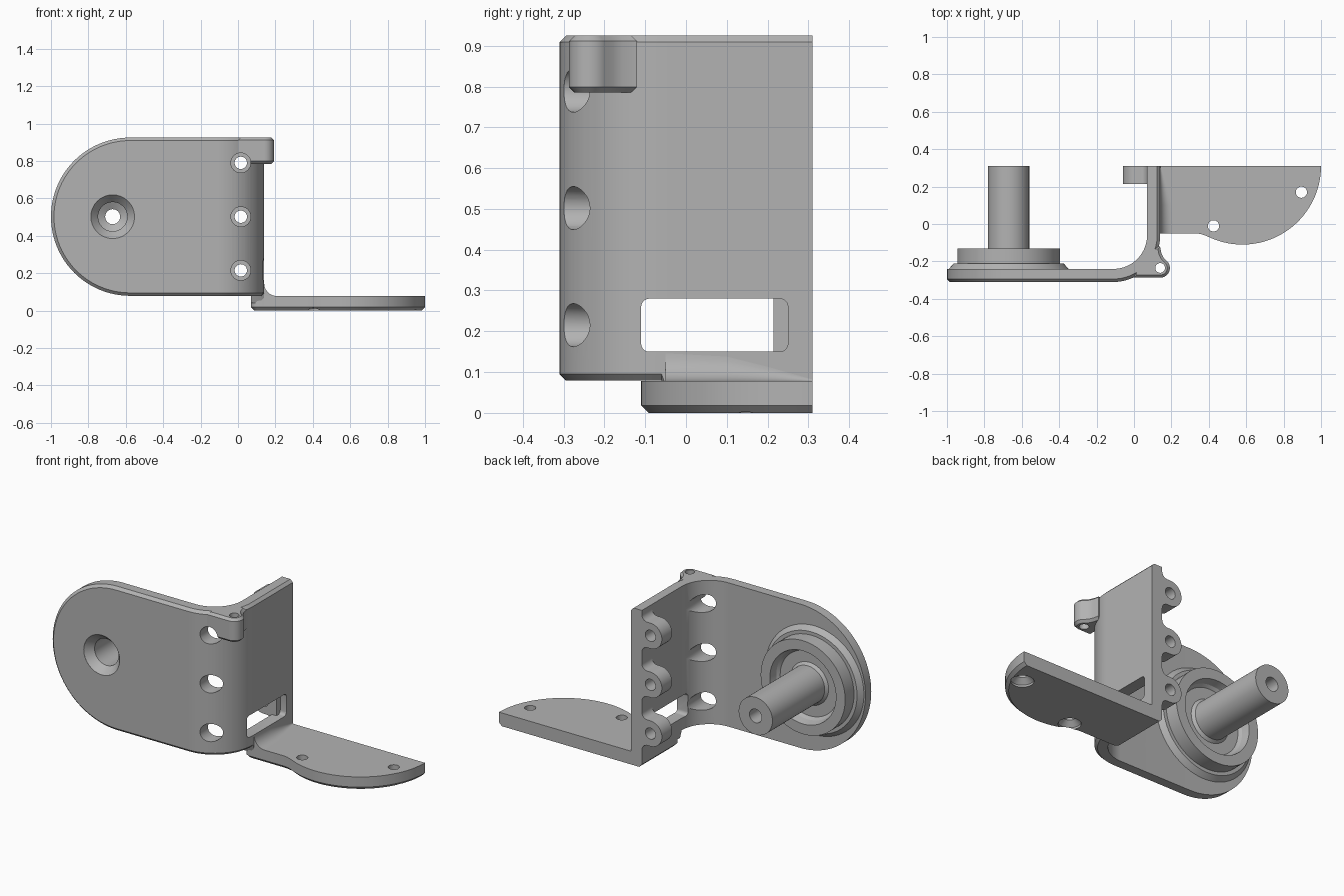
import bpy, bmesh, math
from mathutils import Vector, Matrix

if "Cube" in bpy.data.objects:
    bpy.data.objects.remove(bpy.data.objects["Cube"])

grey = bpy.data.materials.new("plain_grey")
grey.use_nodes = True
grey.diffuse_color = (0.45, 0.45, 0.45, 1)
grey.node_tree.nodes["Principled BSDF"].inputs["Base Color"].default_value = grey.diffuse_color

BACK, FRONT = 0.31, -0.31          # y limits
THICK, CHAMFER = 0.07, 0.016
MID_Z, RADIUS = 0.502, 0.423       # rounded end of the plate
END_X = RADIUS - 1
BEND_X, BEND_Y, BEND_R = -0.11, -0.06, 0.25
WALL_IN, WALL_OUT = BEND_X + BEND_R - THICK, BEND_X + BEND_R
HUB_X = -0.67
BOSS_X, BOSS_ZS = 0.015, (0.215, 0.502, 0.79)


def to_object(name, bm):
    bmesh.ops.remove_doubles(bm, verts=bm.verts, dist=1e-5)
    bmesh.ops.recalc_face_normals(bm, faces=bm.faces)
    mesh = bpy.data.meshes.new(name)
    bm.to_mesh(mesh)
    bm.free()
    mesh.materials.append(grey)
    ob = bpy.data.objects.new(name, mesh)
    bpy.context.collection.objects.link(ob)
    return ob


def arc(cx, cy, r, a0, a1, n=16):
    """Points on an arc, angles in degrees."""
    angles = [math.radians(a0 + (a1 - a0) * i / n) for i in range(n + 1)]
    return [(cx + r * math.cos(a), cy + r * math.sin(a)) for a in angles]


def prism(name, outline, lo, hi, axis="z", bevel=0, bevel_rule=None):
    """Extrude an outline along z (xy outline) or along y (xz outline)."""
    place = (lambda p, d: (p[0], p[1], d)) if axis == "z" else (lambda p, d: (p[0], d, p[1]))
    bm = bmesh.new()
    base = bm.faces.new([bm.verts.new(place(p, lo)) for p in outline])
    new = bmesh.ops.extrude_face_region(bm, geom=[base], use_keep_orig=True)["geom"]
    shift = Vector(place((0, 0), hi - lo))
    bmesh.ops.translate(bm, verts=[g for g in new if isinstance(g, bmesh.types.BMVert)], vec=shift)
    bmesh.ops.recalc_face_normals(bm, faces=bm.faces)
    if bevel:
        edges = [e for e in bm.edges if bevel_rule(e)]
        bmesh.ops.bevel(bm, geom=edges, offset=bevel, segments=1, affect="EDGES")
    return to_object(name, bm)


def lathe(name, profile, origin, axis="y"):
    """Turn a closed (radius, distance) profile round an axis."""
    bm = bmesh.new()
    verts = [bm.verts.new((r, 0, d)) for r, d in profile]
    edges = [bm.edges.new((v, verts[i - 1])) for i, v in enumerate(verts)]
    bmesh.ops.spin(bm, geom=verts + edges, cent=(0, 0, 0), axis=(0, 0, 1),
                   angle=math.tau, steps=64, use_merge=True)
    turn = Matrix.Rotation(-math.pi / 2, 4, "X") if axis == "y" else Matrix()
    bm.transform(Matrix.Translation(origin) @ turn)
    return to_object(name, bm)


def loft(name, rings):
    bm = bmesh.new()
    rows = [[bm.verts.new(p) for p in ring] for ring in rings]
    for a, b in zip(rows, rows[1:]):
        for i in range(len(a)):
            bm.faces.new((a[i - 1], a[i], b[i], b[i - 1]))
    bm.faces.new(rows[0])
    bm.faces.new(rows[-1])
    bmesh.ops.dissolve_degenerate(bm, dist=1e-5, edges=bm.edges)
    return to_object(name, bm)


def cut(ob, *cutters):
    bpy.context.view_layer.objects.active = ob
    for c in cutters:
        c.hide_render = True
        mod = ob.modifiers.new("cut", "BOOLEAN")
        mod.operation, mod.solver, mod.object = "DIFFERENCE", "EXACT", c
        bpy.ops.object.modifier_apply(modifier=mod.name)


def rod(x, c, r, lo, hi, axis):
    return prism("cutter", arc(x, c, r, 0, 348.75, 31), lo, hi, axis)


# Bent sheet: round-ended plate, corner bend and side wall
def station(inner, mid, outer, z0, z1, oz0, oz1):
    return [(*inner, z0), (*inner, z1), (*mid, z1), (*outer, oz1), (*outer, oz0), (*mid, z0)]


rings = []
for i in range(25):
    a = math.radians(90 * i / 24)
    x, h = END_X - RADIUS * math.cos(a), RADIUS * math.sin(a)
    k = (RADIUS - CHAMFER) / RADIUS
    ox = END_X - RADIUS * k * math.cos(a)
    rings.append(station((x, FRONT + THICK), (x, FRONT + CHAMFER), (ox, FRONT),
                         MID_Z - h, MID_Z + h, MID_Z - h * k, MID_Z + h * k))
bottom, top = MID_Z - RADIUS, MID_Z + RADIUS
radii = (BEND_R - THICK, BEND_R - CHAMFER, BEND_R)
for trio in zip(*[arc(BEND_X, BEND_Y, r, -90, 0, 20) for r in radii]):
    rings.append(station(*trio, bottom, top, bottom + CHAMFER, top - CHAMFER))
for y, z in ((-0.045, 0.04), (BACK, 0.04)):
    trio = [(BEND_X + r, y) for r in radii]
    rings.append(station(*trio, z, top, z + CHAMFER, top - CHAMFER))
sheet = loft("bent_plate", rings)

# Openings in the sheet: slot, driver holes, hub seat
y0, y1, z0, z1, r = -0.11, 0.25, 0.15, 0.28, 0.02
slot_outline = (arc(y1 - r, z1 - r, r, 0, 90, 5) + arc(y0 + r, z1 - r, r, 90, 180, 5)
                + arc(y0 + r, z0 + r, r, 180, 270, 5) + arc(y1 - r, z0 + r, r, 270, 360, 5))
slot = prism("cutter", slot_outline, -0.2, -0.02, "y")
slot.data.transform(Matrix.Rotation(math.pi / 2, 4, "Z"))
driver_holes = [rod(BOSS_X, z, 0.053, -0.4, 0.1, "y") for z in BOSS_ZS]
hub_seat = rod(HUB_X, MID_Z, 0.117, -0.4, 0, "y")
cut(sheet, slot, hub_seat, *driver_holes)

# Hub with stepped flange, recess and hollow shaft
inner_y = FRONT + THICK
hub = lathe("hub_shaft", [
    (0.117, FRONT), (0.078, -0.265), (0.078, 0.02), (0.04, 0.04), (0.04, BACK),
    (0.11, BACK), (0.11, -0.175), (0.125, -0.19), (0.19, -0.19), (0.205, -0.175),
    (0.215, -0.13), (0.275, -0.13), (0.275, -0.212), (0.295, -0.212),
    (0.32, inner_y), (0.117, inner_y)], (HUB_X, 0, MID_Z))

# Screw bosses on the inside of the wall
parts = [sheet, hub]
for n, z in enumerate(BOSS_ZS):
    r, f = 0.075, 0.035
    outline = [(0.1, z - r - f)]
    outline += arc(WALL_IN - f, z - r - f, f, 0, 90, 8)
    outline += arc(BOSS_X, z, r, 270, 90, 24)
    outline += arc(WALL_IN - f, z + r + f, f, -90, 0, 8)
    outline += [(0.1, z + r + f)]
    boss = prism(f"screw_boss_{n + 1}", outline, 0.215, BACK, "y")
    cut(boss, rod(BOSS_X, z, 0.033, 0, 0.5, "y"))
    parts.append(boss)

# Pin lug at the upper corner
lug_outline = ([(0.0, -0.24), (0.0, -0.287)] + arc(0.14, -0.235, 0.052, -90, 40, 14)
               + [(0.158, -0.18), (0.146, -0.155), (0.139, -0.12), (0.1, -0.12)])
lug = prism("pin_lug", lug_outline, 0.785, top, bevel=0.014,
            bevel_rule=lambda e: abs(e.verts[0].co.z - e.verts[1].co.z) < 1e-4)
cut(lug, rod(0.14, -0.235, 0.026, 0.5, 1.2, "z"), driver_holes[2])
parts.append(lug)

# Foot with countersunk screw holes
FOOT_TOP = 0.078
foot_outline = (arc(1 - 0.42, BACK, 0.42, 0, -115, 40)
                + [(0.375, -0.059), (0.355, -0.053), (0.33, -0.05), (0.13, -0.05)]
                + arc(WALL_IN + 0.04, -0.01, 0.04, 270, 180, 6) + [(WALL_IN, BACK)])
foot = prism("foot", foot_outline, 0, FOOT_TOP, bevel=0.018, bevel_rule=lambda e: all(
    v.co.z < 1e-4 for v in e.verts) and any(v.co.y < BACK - 1e-4 for v in e.verts))
for x, y in ((0.895, 0.17), (0.425, -0.01)):
    sink = lathe("cutter", [(0, -0.1), (0.06, -0.1), (0.06, 0.012), (0.03, 0.04),
                            (0.03, 0.2), (0, 0.2)], (x, y, 0), "z")
    cut(foot, sink)
parts.append(foot)

# Tapering fillet between wall and foot
rings = []
for y, r in ((-0.05, 0.068), (0.1, 0.06), (0.2, 0.035), (0.26, 0.018), (BACK, 0.004)):
    curve = arc(WALL_OUT + r, FOOT_TOP + r, r, 180, 270, 8)
    rings.append([(x, y, z) for x, z in [(0.13, 0.07), (0.13, FOOT_TOP + r)] + curve
                  + [(WALL_OUT + r, 0.07)]])
parts.append(loft("corner_fillet", rings))

# Tidy up and shade
for ob in [o for o in bpy.data.objects if o.name.startswith("cutter")]:
    bpy.data.objects.remove(ob)
bpy.ops.object.select_all(action="DESELECT")
for ob in parts:
    ob.select_set(True)
bpy.context.view_layer.objects.active = sheet
bpy.ops.object.shade_smooth_by_angle(angle=math.radians(30))
